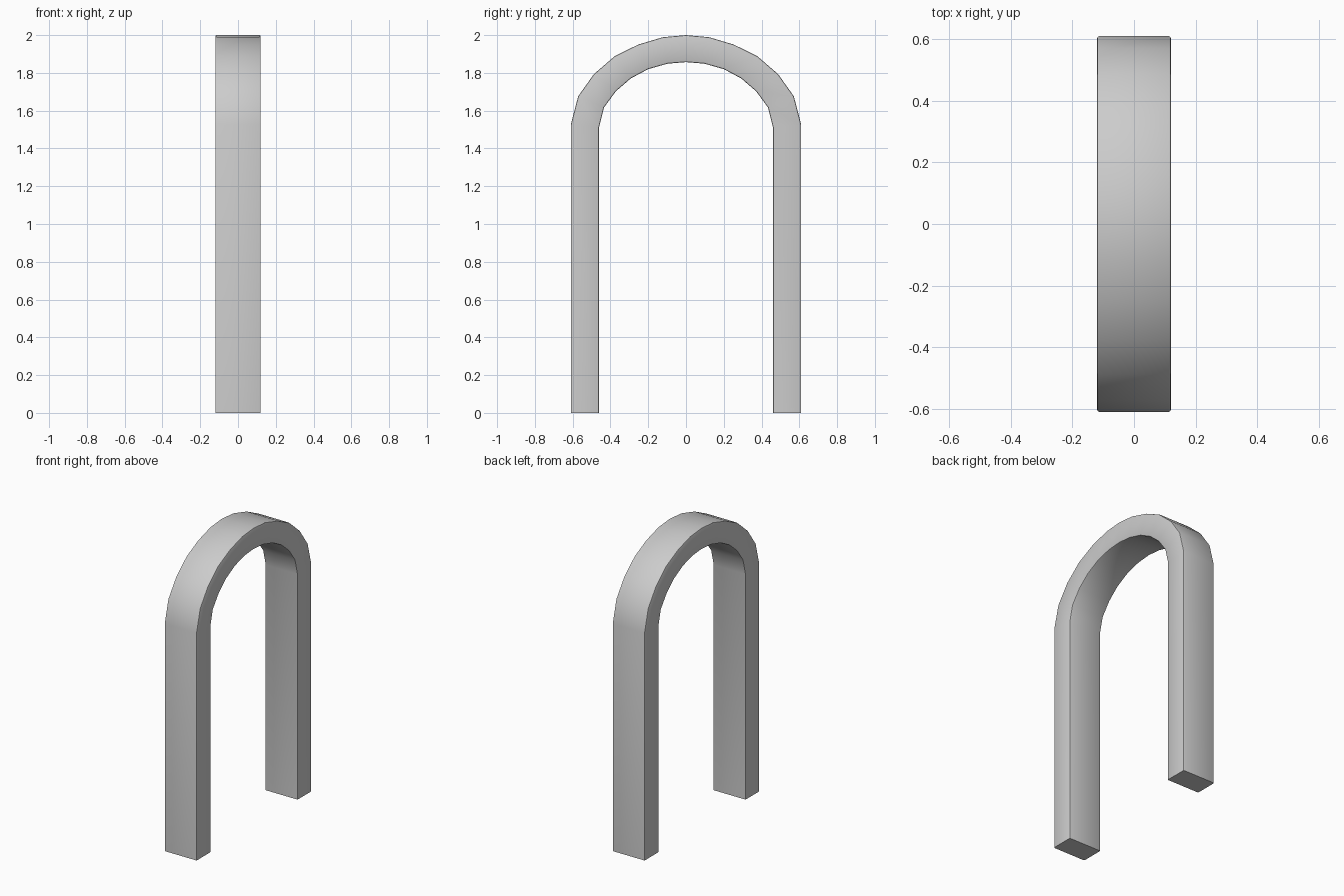
import bpy, bmesh

if "Cube" in bpy.data.objects:
    bpy.data.objects.remove(bpy.data.objects["Cube"])

HALF_WIDTH = 0.12
BEVEL = 0.007

# Half profiles (y, z) from the foot up to the crown
outer = [(0.61, 0), (0.61, 1.526), (0.571, 1.676), (0.488, 1.793),
         (0.377, 1.889), (0.253, 1.95), (0.122, 1.989), (0, 2.0)]
inner = [(0.46, 0), (0.46, 1.512), (0.434, 1.617), (0.371, 1.703),
         (0.292, 1.771), (0.2, 1.82), (0.097, 1.849), (0, 1.857)]


def mirrored(half):
    return half + [(-y, z) for y, z in reversed(half[:-1])]


# Arch: a rectangular section carried along the mirrored profile
bm = bmesh.new()
rings = []
for o, i in zip(mirrored(outer), mirrored(inner)):
    rings.append([bm.verts.new((x, y, z)) for x, (y, z) in
                  ((-HALF_WIDTH, o), (HALF_WIDTH, o), (HALF_WIDTH, i), (-HALF_WIDTH, i))])
long_edges = []
for a, b in zip(rings, rings[1:]):
    for k in range(4):
        n = (k + 1) % 4
        bm.faces.new((a[k], a[n], b[n], b[k]))
    long_edges += [bm.edges.get((a[k], b[k])) for k in range(4)]

# Flat feet
bm.faces.new(rings[0])
bm.faces.new(rings[-1])
bmesh.ops.recalc_face_normals(bm, faces=bm.faces)

# Small bevel along the four long edges
bmesh.ops.bevel(bm, geom=long_edges, offset=BEVEL, segments=2, profile=0.5, affect='EDGES')
bmesh.ops.recalc_face_normals(bm, faces=bm.faces)

mesh = bpy.data.meshes.new("arch")
bm.to_mesh(mesh)
bm.free()
arch = bpy.data.objects.new("arch", mesh)
bpy.context.collection.objects.link(arch)
bpy.context.view_layer.objects.active = arch
arch.select_set(True)
bpy.ops.object.shade_smooth_by_angle(angle=0.6)
